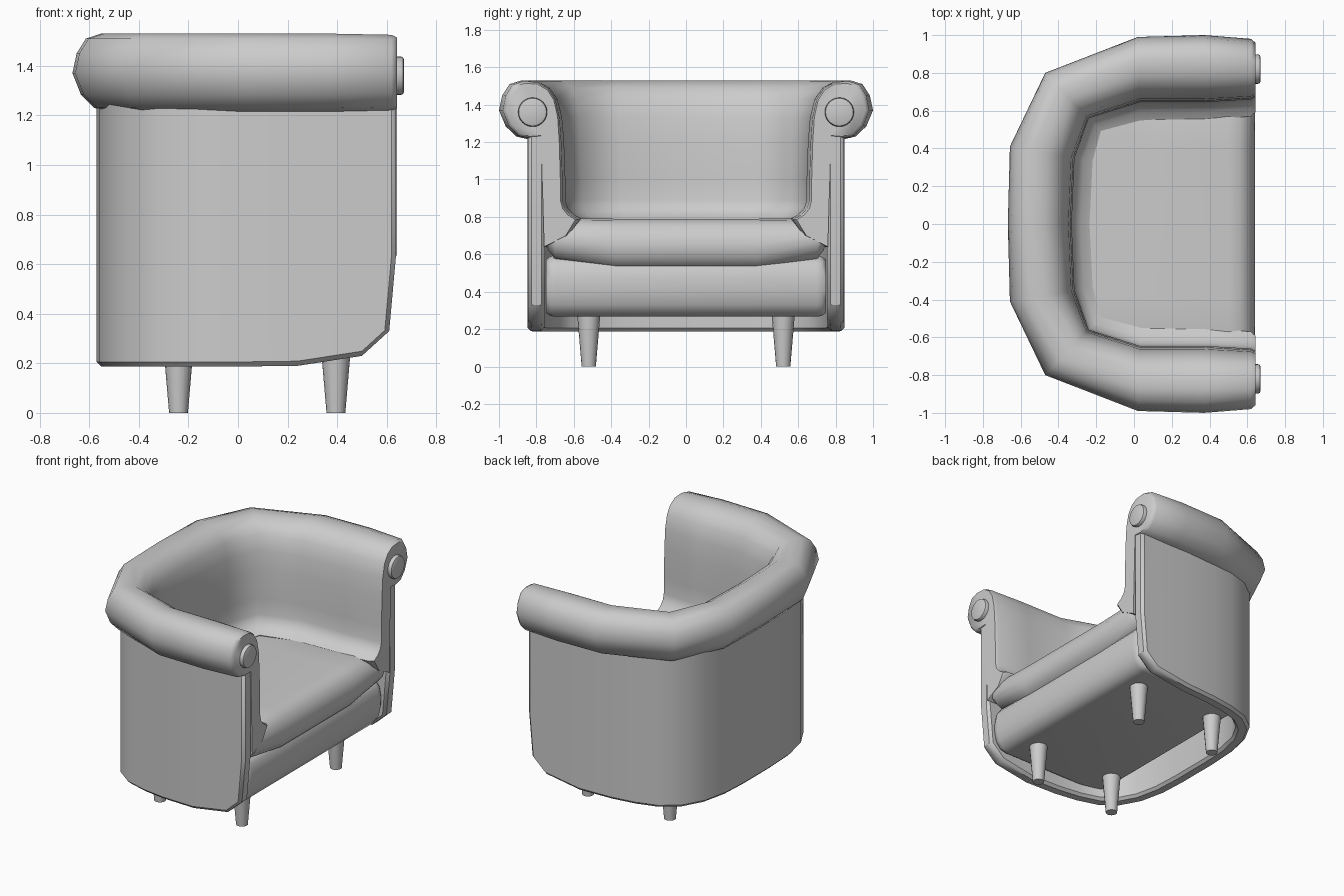
import bpy, bmesh, math

if "Cube" in bpy.data.objects:
    bpy.data.objects.remove(bpy.data.objects["Cube"])


def finish(obj, angle=50):
    """Apply modifiers and shade smooth, keeping hard edges."""
    bpy.ops.object.select_all(action='DESELECT')
    obj.select_set(True)
    bpy.context.view_layer.objects.active = obj
    for m in list(obj.modifiers):
        bpy.ops.object.modifier_apply(modifier=m.name)
    bpy.ops.object.shade_smooth_by_angle(angle=math.radians(angle))


def loft(name, rings, closed=True, recalc=True):
    """Skin a row of point rings; closed rings get capped ends."""
    bm = bmesh.new()
    vs = [[bm.verts.new(p) for p in r] for r in rings]
    n = len(rings[0])
    for a, b in zip(vs, vs[1:]):
        for i in range(n if closed else n - 1):
            j = (i + 1) % n
            bm.faces.new((a[i], b[i], b[j], a[j]))
    if closed:
        bm.faces.new(vs[0])
        bm.faces.new(vs[-1])
    if recalc:
        bmesh.ops.recalc_face_normals(bm, faces=bm.faces)
    me = bpy.data.meshes.new(name)
    bm.to_mesh(me)
    bm.free()
    obj = bpy.data.objects.new(name, me)
    bpy.context.collection.objects.link(obj)
    return obj


def mirrored(rings, skip_mid=False):
    """Continue a half sweep onto the -y side."""
    src = rings[:-1] if skip_mid else rings
    return rings + [[(x, -y, z) for x, y, z in r] for r in reversed(src)]


# Outer shell: thick wall around the sides and back, cut up at the front foot
shell_path = [(.637, .845, .63), (.61, .845, .33), (.5, .845, .23),
              (.24, .848, .19), (0, .835, .187), (-.17, .81, .187),
              (-.32, .765, .187), (-.44, .675, .187), (-.52, .53, .187),
              (-.56, .35, .187), (-.57, .15, .187)]
shell = loft("outer_shell", mirrored([[(x, y, z), (x, y, 1.3)] for x, y, z in shell_path]),
             closed=False, recalc=False)
sol = shell.modifiers.new("thickness", 'SOLIDIFY')
sol.thickness, sol.offset, sol.use_even_offset = .09, -1, True
bev = shell.modifiers.new("bevel", 'BEVEL')
bev.width, bev.segments, bev.limit_method = .018, 1, 'ANGLE'
bev.angle_limit = math.radians(60)
finish(shell, 40)

# Upholstery: rolled top and inner padding swept round the chair
# each station is (inner x, inner y, outer x, outer y, roll scale)
stations = [(.642, .672, .642, .96, .9), (.62, .66, .62, .98, .97),
            (.37, .645, .37, 1.0, 1), (.03, .645, .02, .99, 1),
            (-.24, .56, -.47, .80, 1), (-.315, .35, -.657, .41, 1),
            (-.33, 0, -.668, 0, 1)]
# profile across the padding: (0 = inner edge, 1 = outer edge), height
profile = [(.36, 1.22), (.56, 1.215), (.74, 1.23), (.9, 1.285), (1, 1.37), (.95, 1.45),
           (.84, 1.51), (.66, 1.53), (.42, 1.525), (.24, 1.49), (.12, 1.43),
           (.05, 1.33), (.02, 1.2), (0, 1.0), (0, .89), (-.04, .845),
           (-.14, .81), (-.28, .785), (-.1, .7), (.3, .64)]


def pad_ring(ix, iy, ox, oy, s):
    return [(ix + t * (ox - ix), iy + t * (oy - iy),
             1.37 + (z - 1.37) * s if z > 1.2 else z) for t, z in profile]


finish(loft("rolled_back_and_arms", mirrored([pad_ring(*s) for s in stations], True)), 55)


# Seat cushion with a rounded front, tapering towards the sides
def seat_ring(y, back, top, bot, front):
    shape = [(.5, 1), (.56, .97), (.605, .85), (.633, .65), (.64, .45),
             (.63, .25), (.60, .09), (.56, 0)]
    h = top - bot
    pts = [(back, y, top - .015), ((back + .5) / 2, y, top - .003)]
    pts += [(x + front, y, bot + f * h) for x, f in shape]
    return pts + [(back, y, bot)]


finish(loft("seat_cushion", mirrored([
    seat_ring(.75, -.05, .76, .66, -.02), seat_ring(.735, -.08, .78, .62, -.008),
    seat_ring(.70, -.15, .792, .575, 0), seat_ring(.38, -.38, .79, .52, 0)])), 55)

# Padded front rail under the seat
rail = [(-.3, .267), (.5, .267), (.55, .28), (.585, .33), (.6, .40), (.602, .47),
        (.59, .54), (.56, .58), (.5, .592), (-.3, .592)]


def rail_ring(y, s):
    return [(.15 + (x - .15) * (1 - (1 - s) * .3), y, .43 + (z - .43) * s) for x, z in rail]


finish(loft("front_rail", mirrored([rail_ring(.748, .88), rail_ring(.725, .98),
                                    rail_ring(.70, 1)])), 55)

# Round buttons on the arm ends and tapered legs
for side, y in (("left", .82), ("right", -.82)):
    bpy.ops.mesh.primitive_cylinder_add(vertices=24, radius=.078, depth=.07,
                                        location=(.635, y, 1.36),
                                        rotation=(0, math.pi / 2, 0))
    button = bpy.context.object
    button.name = "arm_button_" + side
    b = button.modifiers.new("bevel", 'BEVEL')
    b.width, b.segments = .014, 2
    finish(button, 40)
    for end, x in (("front", .395), ("rear", -.24)):
        bpy.ops.mesh.primitive_cone_add(vertices=16, radius1=.038, radius2=.062, depth=.28,
                                        location=(x, math.copysign(.52, y), .14))
        leg = bpy.context.object
        leg.name = f"{end}_leg_{side}"
        finish(leg, 40)
